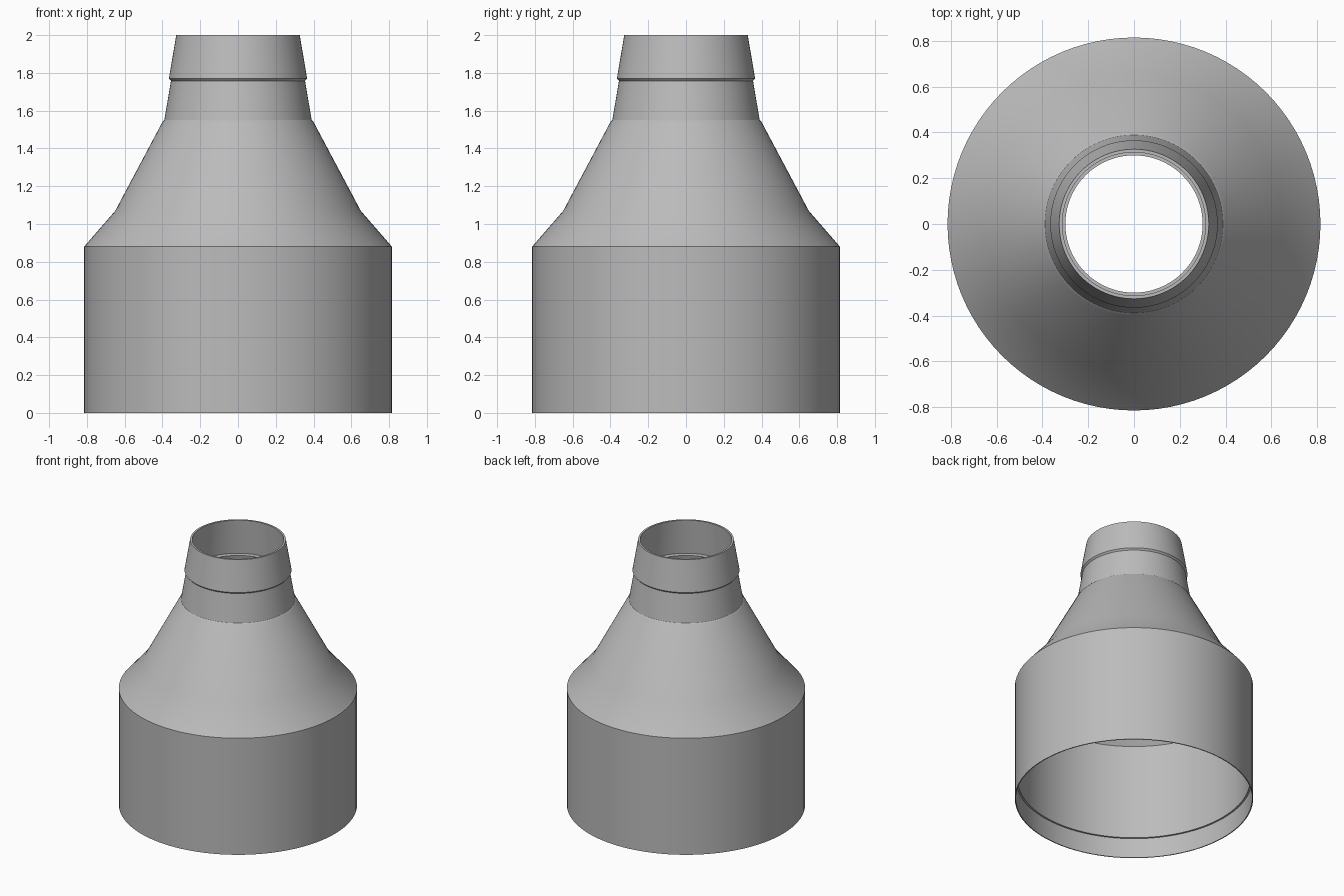
import bpy
import bmesh
from math import cos, sin, tau, radians

SIDES = 96

cube = bpy.data.objects.get("Cube")
if cube:
    bpy.data.objects.remove(cube, do_unlink=True)

grey = bpy.data.materials.new("plain grey")
grey.use_nodes = True
colour = (0.5, 0.5, 0.5, 1)
grey.diffuse_color = colour
grey.node_tree.nodes["Principled BSDF"].inputs["Base Color"].default_value = colour


def lathe(name, *profiles):
    """Revolve open (radius, height) profiles: outside runs up, inside runs down."""
    bm = bmesh.new()
    for profile in profiles:
        rings = []
        for r, z in profile:
            rings.append([bm.verts.new((r * cos(tau * i / SIDES), r * sin(tau * i / SIDES), z))
                          for i in range(SIDES)])
        for low, high in zip(rings, rings[1:]):
            for i in range(SIDES):
                j = (i + 1) % SIDES
                bm.faces.new((low[i], low[j], high[j], high[i]))
    mesh = bpy.data.meshes.new(name)
    bm.to_mesh(mesh)
    bm.free()
    mesh.materials.append(grey)
    obj = bpy.data.objects.new(name, mesh)
    bpy.context.collection.objects.link(obj)
    bpy.ops.object.select_all(action="DESELECT")
    obj.select_set(True)
    bpy.context.view_layer.objects.active = obj
    bpy.ops.object.shade_smooth_by_angle(angle=radians(30))
    return obj


# Wide cylindrical base with a shallow socket step inside its open end
lathe("base_cylinder",
      [(0.795, 0.87), (0.795, 0.15), (0.808, 0.15), (0.808, 0), (0.815, 0), (0.815, 0.88)])

# Two-slope shoulder, hollow inside
lathe("shoulder",
      [(0.815, 0.88), (0.65, 1.07), (0.4, 1.54), (0.39, 1.55)],
      [(0.335, 1.55), (0.375, 1.53), (0.63, 1.06), (0.795, 0.87)])

# Tapered collar whose top forms the ledge inside the nozzle
lathe("collar",
      [(0.39, 1.55), (0.355, 1.758)],
      [(0.335, 1.74), (0.3, 1.74), (0.335, 1.55)])

# Tapered nozzle with a small overhanging lip at its foot
lathe("nozzle",
      [(0.355, 1.758), (0.366, 1.77), (0.327, 2), (0.313, 2), (0.335, 1.74)])
